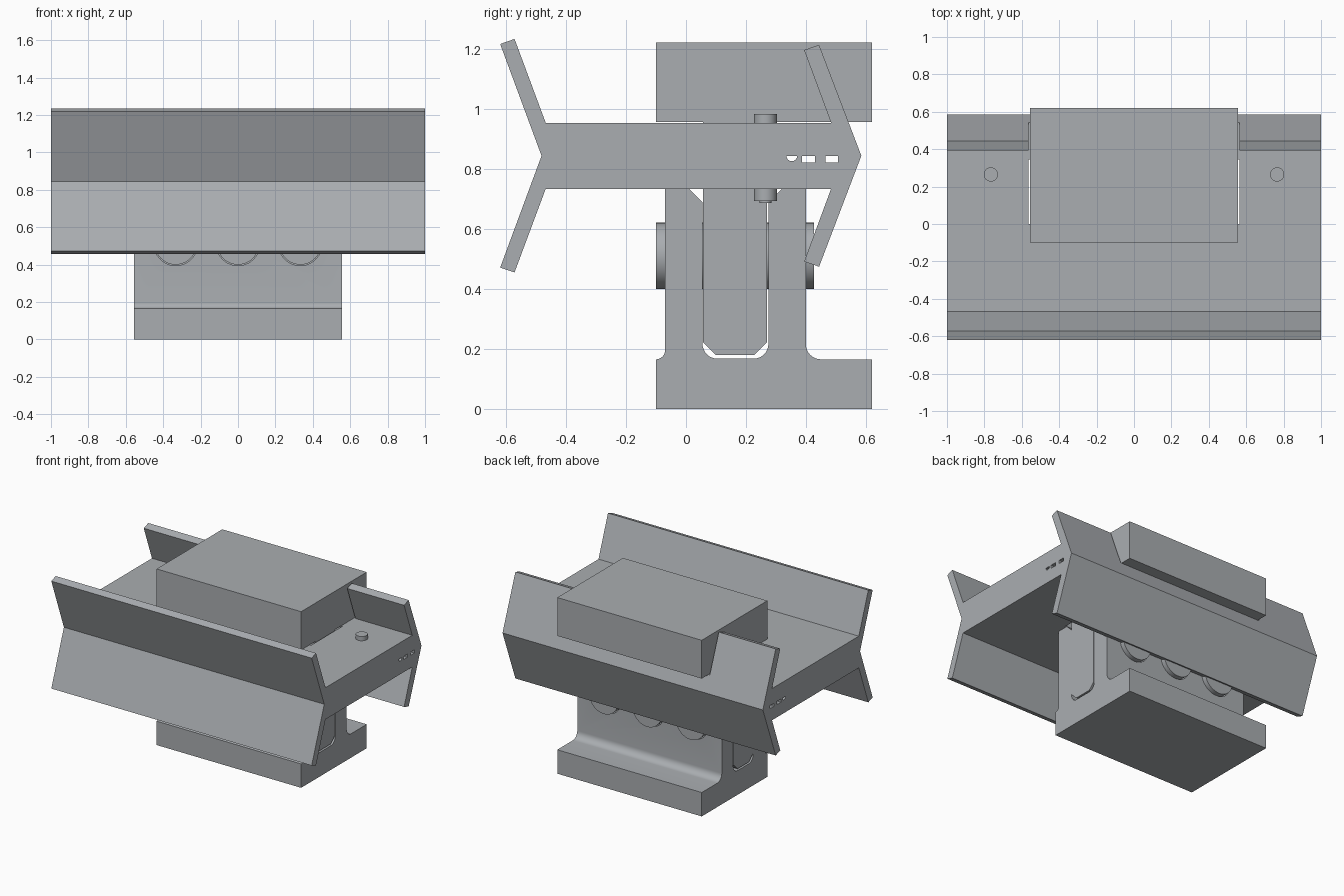
import bpy, bmesh, math
from mathutils import Matrix

if "Cube" in bpy.data.objects:
    bpy.data.objects.remove(bpy.data.objects["Cube"])

grey = bpy.data.materials.new("cool grey")
grey.diffuse_color = (0.40, 0.42, 0.44, 1)
grey.use_nodes = True
grey.node_tree.nodes["Principled BSDF"].inputs["Base Color"].default_value = grey.diffuse_color


def finish(name, bm, smooth=False):
    bmesh.ops.recalc_face_normals(bm, faces=bm.faces)
    me = bpy.data.meshes.new(name)
    bm.to_mesh(me)
    bm.free()
    me.materials.append(grey)
    ob = bpy.data.objects.new(name, me)
    bpy.context.collection.objects.link(ob)
    if smooth:
        shade(ob)
    return ob


def select(ob):
    bpy.ops.object.select_all(action='DESELECT')
    ob.select_set(True)
    bpy.context.view_layer.objects.active = ob


def shade(ob):
    select(ob)
    bpy.ops.object.shade_smooth_by_angle(angle=math.radians(30))


def extrude(name, pts, half):
    """Extrude a (y, z) profile along x from -half to +half."""
    bm = bmesh.new()
    f = bm.faces.new([bm.verts.new((-half, y, z)) for y, z in pts])
    r = bmesh.ops.extrude_face_region(bm, geom=[f])
    bmesh.ops.translate(bm, vec=(2 * half, 0, 0),
                        verts=[v for v in r['geom'] if isinstance(v, bmesh.types.BMVert)])
    return finish(name, bm)


def rect(y0, y1, z0, z1):
    return [(y0, z0), (y1, z0), (y1, z1), (y0, z1)]


def cylinder(name, loc, radius, length, axis='Z', segs=48):
    bm = bmesh.new()
    m = Matrix.Translation(loc)
    if axis == 'Y':
        m = m @ Matrix.Rotation(math.pi / 2, 4, 'X')
    bmesh.ops.create_cone(bm, cap_ends=True, segments=segs, radius1=radius,
                          radius2=radius, depth=length, matrix=m)
    return finish(name, bm, True)


def cut(target, cutter):
    cutter.hide_render = True
    mod = target.modifiers.new("cut", 'BOOLEAN')
    mod.operation = 'DIFFERENCE'
    mod.solver = 'EXACT'
    mod.object = cutter
    select(target)
    bpy.ops.object.modifier_apply(modifier=mod.name)
    bpy.data.objects.remove(cutter, do_unlink=True)


def arc(cy, cz, r, a0, a1, n=8):
    return [(cy + r * math.cos(math.radians(a0 + (a1 - a0) * i / n)),
             cz + r * math.sin(math.radians(a0 + (a1 - a0) * i / n))) for i in range(n + 1)]


# Slotted base with two uprights, filleted feet and flared slot mouth
clevis = [(-0.10, 0), (0.62, 0), (0.62, 0.166)]
clevis += arc(0.45, 0.216, 0.05, 270, 180)
clevis += [(0.40, 0.735), (0.32, 0.735), (0.275, 0.69)]
clevis += arc(0.225, 0.218, 0.05, 0, -90)
clevis += arc(0.105, 0.218, 0.05, 270, 180)
clevis += [(0.055, 0.69), (0.01, 0.735), (-0.07, 0.735)]
clevis += arc(-0.10, 0.196, 0.03, 0, -90)
base = extrude("slotted_base", clevis, 0.555)

# Pins across the uprights, each in a slightly larger hole
for x in (-0.333, 0, 0.333):
    cut(base, cylinder("hole_cutter", (x, 0.165, 0.511), 0.116, 1.0, 'Y'))
    cylinder("cross_pin", (x, 0.1635, 0.511), 0.111, 0.527, 'Y')
shade(base)

# Upper block and its chamfered tongue
extrude("tongue_block", [
    (0.10, 0.18), (0.227, 0.18), (0.27, 0.223), (0.27, 0.957), (0.62, 0.957),
    (0.62, 1.223), (-0.10, 1.223), (-0.10, 0.957), (0.057, 0.957), (0.057, 0.223)], 0.555)

# Beam with angled flanges on both edges
beam = extrude("flanged_beam", [
    (-0.62, 1.218), (-0.482, 0.845), (-0.62, 0.472), (-0.572, 0.456),
    (-0.468, 0.735), (0.484, 0.735), (0.394, 0.492), (0.444, 0.475),
    (0.585, 0.845), (0.444, 1.215), (0.394, 1.198), (0.484, 0.955),
    (-0.468, 0.955), (-0.572, 1.235)], 1.0)

# Opening for the tongue and notch in the rear flange
cut(beam, extrude("opening_cutter", rect(0.0, 0.345, 0.6, 1.1), 0.563))
cut(beam, extrude("notch_cutter", rect(0.35, 0.75, 0.955, 1.4), 0.563))

# Small channels running through the beam
for pts in (arc(0.353, 0.845, 0.018, 180, 360), rect(0.387, 0.430, 0.823, 0.845),
            rect(0.465, 0.507, 0.823, 0.845)):
    cut(beam, extrude("channel_cutter", pts, 1.2))

# Bolts near both ends of the beam
for x in (-0.765, 0.765):
    cylinder("bolt", (x, 0.265, 0.84), 0.038, 0.29, segs=32)
    cylinder("bolt_tip", (x, 0.265, 0.70), 0.02, 0.024, segs=32)
